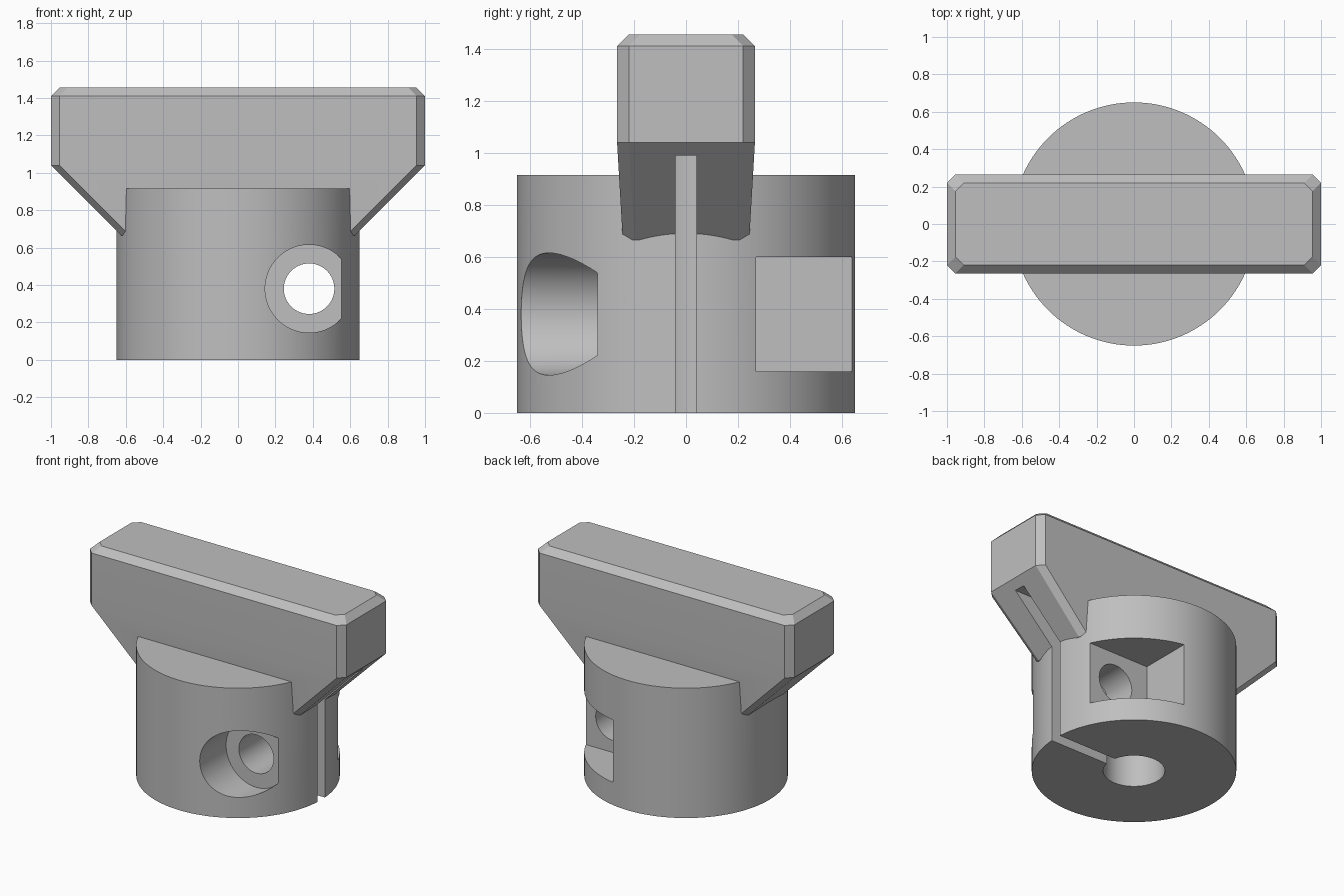
import bpy
import bmesh
from mathutils import Matrix, Vector
from math import radians

if "Cube" in bpy.data.objects:
    bpy.data.objects.remove(bpy.data.objects["Cube"], do_unlink=True)

grey = bpy.data.materials.new("plain_grey")
grey.use_nodes = True
grey.diffuse_color = (0.52, 0.52, 0.52, 1)
grey.node_tree.nodes["Principled BSDF"].inputs["Base Color"].default_value = (0.52, 0.52, 0.52, 1)


def make(name, bm):
    bmesh.ops.recalc_face_normals(bm, faces=bm.faces)
    mesh = bpy.data.meshes.new(name)
    bm.to_mesh(mesh)
    bm.free()
    mesh.materials.append(grey)
    obj = bpy.data.objects.new(name, mesh)
    bpy.context.collection.objects.link(obj)
    return obj


def cylinder(name, radius, start, end, segments=96):
    """Round bar between two points."""
    a, b = Vector(start), Vector(end)
    turn = (b - a).to_track_quat("Z", "Y").to_matrix().to_4x4()
    bm = bmesh.new()
    bmesh.ops.create_cone(bm, cap_ends=True, segments=segments, radius1=radius, radius2=radius,
                          depth=(b - a).length, matrix=Matrix.Translation((a + b) / 2) @ turn)
    return make(name, bm)


def box(name, low, high):
    a, b = Vector(low), Vector(high)
    bm = bmesh.new()
    bmesh.ops.create_cube(bm, size=1, matrix=Matrix.Translation((a + b) / 2) @ Matrix.Diagonal((*(b - a), 1)))
    return make(name, bm)


def loft(name, layers, c):
    """Stack of chamfered rectangles given as (half x, half y, z)."""
    bm = bmesh.new()
    rings = []
    for x, y, z in layers:
        outline = [(x, y - c), (x - c, y), (c - x, y), (-x, y - c),
                   (-x, c - y), (c - x, -y), (x - c, -y), (x, c - y)]
        rings.append([bm.verts.new((px, py, z)) for px, py in outline])
    for low, high in zip(rings, rings[1:]):
        for i in range(8):
            j = (i + 1) % 8
            bm.faces.new((low[i], low[j], high[j], high[i]))
    bm.faces.new(rings[0][::-1])
    bm.faces.new(rings[-1])
    return make(name, bm)


def combine(target, tool, operation):
    mod = target.modifiers.new(tool.name, "BOOLEAN")
    mod.operation = operation
    mod.solver = "EXACT"
    mod.object = tool
    bpy.context.view_layer.objects.active = target
    bpy.ops.object.modifier_apply(modifier=mod.name)
    bpy.data.objects.remove(tool, do_unlink=True)


# Round clamp body with the tapered grip bar on top
knob = cylinder("clamp_knob", 0.65, (0, 0, 0), (0, 0, 0.915), 160)
grip = loft("grip_bar", [(0.625, 0.243, 0.665), (1, 0.265, 1.04),
                         (1, 0.265, 1.41), (0.955, 0.22, 1.455)], 0.045)
combine(knob, grip, "UNION")

# Shaft bore, clamping slit, screw hole with its counterbore, and square nut pocket
cutters = [
    cylinder("shaft_bore", 0.196, (0, 0, -0.1), (0, 0, 0.99)),
    box("clamp_slit", (0, -0.04, -0.1), (1.2, 0.04, 0.99)),
    cylinder("screw_hole", 0.135, (0.38, -0.8, 0.38), (0.38, 0.8, 0.38)),
    cylinder("screw_head_recess", 0.235, (0.38, -0.8, 0.38), (0.38, -0.34, 0.38)),
    box("nut_pocket", (0.12, 0.27, 0.16), (0.8, 0.8, 0.6)),
]
for cutter in cutters:
    cutter.hide_render = True
    combine(knob, cutter, "DIFFERENCE")

# Smooth round walls, crisp edges
bpy.ops.object.select_all(action="DESELECT")
knob.select_set(True)
bpy.context.view_layer.objects.active = knob
bpy.ops.object.shade_smooth_by_angle(angle=radians(20))
